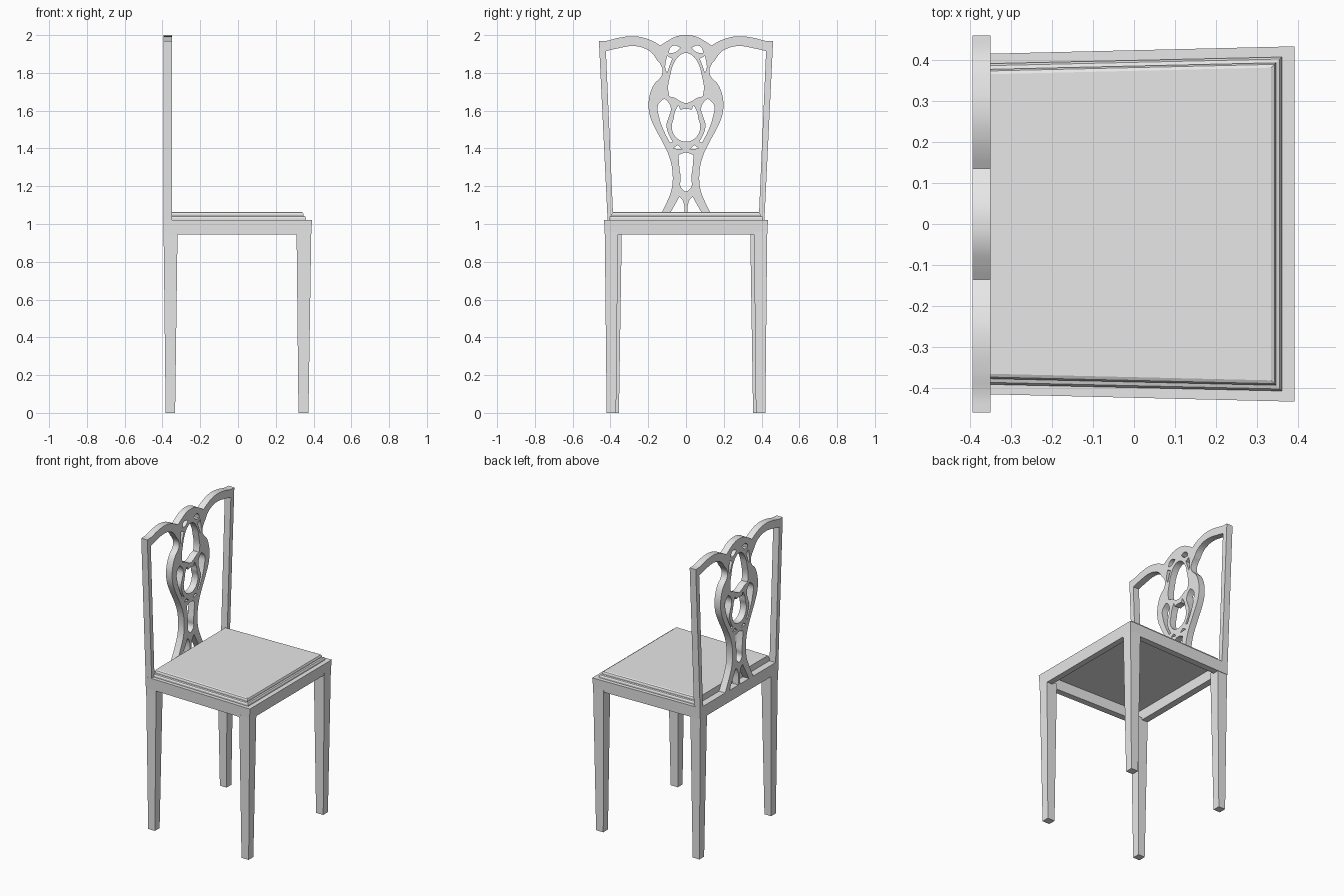
import bpy, bmesh, math
from mathutils import Matrix, Vector

cube = bpy.data.objects.get("Cube")
if cube:
    bpy.data.objects.remove(cube)

grey = bpy.data.materials.new("plain_grey")
grey.use_nodes = True
tone = (0.8, 0.8, 0.8, 1)
grey.diffuse_color = tone
for node in grey.node_tree.nodes:
    if node.type == 'BSDF_PRINCIPLED':
        node.inputs["Base Color"].default_value = tone


def add_object(name, mesh):
    mesh.materials.clear()
    mesh.materials.append(grey)
    obj = bpy.data.objects.new(name, mesh)
    bpy.context.collection.objects.link(obj)
    return obj


def loft(name, rings, loop=False):
    """Skin a stack of four-cornered rings; cap the ends or join them in a loop."""
    bm = bmesh.new()
    rows = [[bm.verts.new(p) for p in ring] for ring in rings]
    pairs = list(zip(rows, rows[1:]))
    if loop:
        pairs.append((rows[-1], rows[0]))
    else:
        bm.faces.new(rows[0])
        bm.faces.new(rows[-1])
    for a, b in pairs:
        for i in range(4):
            j = (i + 1) % 4
            bm.faces.new((a[i], a[j], b[j], b[i]))
    bmesh.ops.recalc_face_normals(bm, faces=bm.faces)
    mesh = bpy.data.meshes.new(name)
    bm.to_mesh(mesh)
    bm.free()
    return add_object(name, mesh)


def rect(x0, x1, y0, y1, z):
    return [(x0, y0, z), (x1, y0, z), (x1, y1, z), (x0, y1, z)]


def trapezoid(x0, x1, back, front, z):
    return [(x0, -back, z), (x1, -front, z), (x1, front, z), (x0, back, z)]


# Tapered legs
for side, word in ((1, "left"), (-1, "right")):
    loft("front_leg_" + word, [rect(.32, .373, .37 * side, .42 * side, 0),
                               rect(.31, .388, .36 * side, .43 * side, .96)])
    loft("back_leg_" + word, [rect(-.383, -.333, .355 * side, .405 * side, 0),
                              rect(-.394, -.32, .34 * side, .411 * side, .96)])

# Open seat frame, slightly wider at the front
loft("seat_frame", [trapezoid(-.395, .387, .413, .43, .945),
                    trapezoid(-.395, .392, .415, .434, 1.022),
                    trapezoid(-.35, .347, .37, .389, 1.022),
                    trapezoid(-.35, .347, .37, .389, .945)], loop=True)

# Seat pad with a stepped, softened edge
pad_steps = ((0, 1.015), (0, 1.032), (.005, 1.04), (.014, 1.043),
             (.014, 1.052), (.018, 1.06), (.026, 1.064))
loft("seat_pad", [trapezoid(-.35, .361 - d, .392 - d, .408 - d, z)
                  for d, z in pad_steps])

# Half outline of the back: crest rail, post, then the splat and its foot
back_half = [
    (0, 2), (.05, 1.993), (.1, 1.968), (.135, 1.945), (.17, 1.965), (.22, 1.985),
    (.28, 1.994), (.36, 1.985), (.42, 1.97), (.461, 1.968), (.415, 1.02),
    (.385, 1.02), (.424, 1.915), (.36, 1.93), (.28, 1.942), (.22, 1.93),
    (.18, 1.905), (.155, 1.87), (.135, 1.845), (.123, 1.81), (.135, 1.775),
    (.165, 1.745), (.19, 1.69), (.198, 1.63), (.19, 1.57), (.165, 1.51),
    (.125, 1.435), (.09, 1.36), (.072, 1.28), (.075, 1.19), (.095, 1.13),
    (.15, 1.02), (.105, 1.02), (.06, 1.1), (.035, 1.145), (.015, 1.12), (.008, 1.02)]

# Openings that straddle the middle line
egg = [(0, 1.905), (.03, 1.895), (.065, 1.85), (.085, 1.78), (.095, 1.72),
       (.088, 1.675), (.06, 1.668), (.03, 1.65), (0, 1.64)]
lyre = [(0, 1.61), (.03, 1.605), (.04, 1.63), (.06, 1.59), (.065, 1.56),
        (.075, 1.52), (.065, 1.475), (.035, 1.445), (0, 1.437)]
lower_slot = [(0, 1.378), (.04, 1.365), (.035, 1.3), (.028, 1.24), (.03, 1.2),
              (.012, 1.178), (0, 1.17)]

# Openings that appear once on each side
paired = [
    [(.115, 1.665), (.148, 1.63), (.143, 1.57), (.12, 1.5), (.085, 1.43),
     (.07, 1.435), (.092, 1.475), (.103, 1.525), (.09, 1.57), (.08, 1.605), (.09, 1.64)],
    [(.068, 1.4), (.02, 1.395), (.045, 1.418)],
    [(.03, 1.933), (.06, 1.945), (.085, 1.93), (.09, 1.905), (.055, 1.91)],
    [(.1, 1.89), (.073, 1.875), (.09, 1.83), (.1, 1.8), (.11, 1.83)]]


def flip(points):
    return [(-x, y) for x, y in reversed(points)]


def whole(half):
    return half + [p for p in flip(half) if p[0] != 0]


# Pierced back cut from one board
board = bpy.data.curves.new("back_outline", 'CURVE')
board.dimensions = '2D'
board.fill_mode = 'BOTH'
board.extrude = .0225
board.resolution_u = 4


def add_spline(points):
    spline = board.splines.new('BEZIER')
    spline.bezier_points.add(len(points) - 1)
    spline.use_cyclic_u = True
    for i, p in enumerate(points):
        here = Vector(p)
        into = here - Vector(points[i - 1])
        out = Vector(points[(i + 1) % len(points)]) - here
        corner = into.angle(out) > math.radians(55)
        knot = spline.bezier_points[i]
        knot.co = (p[0], p[1], 0)
        knot.handle_left_type = knot.handle_right_type = 'VECTOR' if corner else 'AUTO'


for half in (back_half, egg, lyre, lower_slot):
    add_spline(whole(half))
for hole in paired:
    add_spline(hole)
    add_spline(flip(hole))

helper = bpy.data.objects.new("back_outline", board)
bpy.context.collection.objects.link(helper)
bpy.context.view_layer.update()
graph = bpy.context.evaluated_depsgraph_get()
mesh = bpy.data.meshes.new_from_object(helper.evaluated_get(graph))
bpy.data.objects.remove(helper)

# Stand the board upright across the rear of the seat
mesh.transform(Matrix(((0, 0, 1, -.3725), (1, 0, 0, 0), (0, 1, 0, 0), (0, 0, 0, 1))))
bm = bmesh.new()
bm.from_mesh(mesh)
bmesh.ops.remove_doubles(bm, verts=bm.verts, dist=.0001)
bmesh.ops.recalc_face_normals(bm, faces=bm.faces)
bm.to_mesh(mesh)
bm.free()
mesh.shade_smooth()
mesh.set_sharp_from_angle(angle=math.radians(35))
add_object("pierced_back", mesh)
